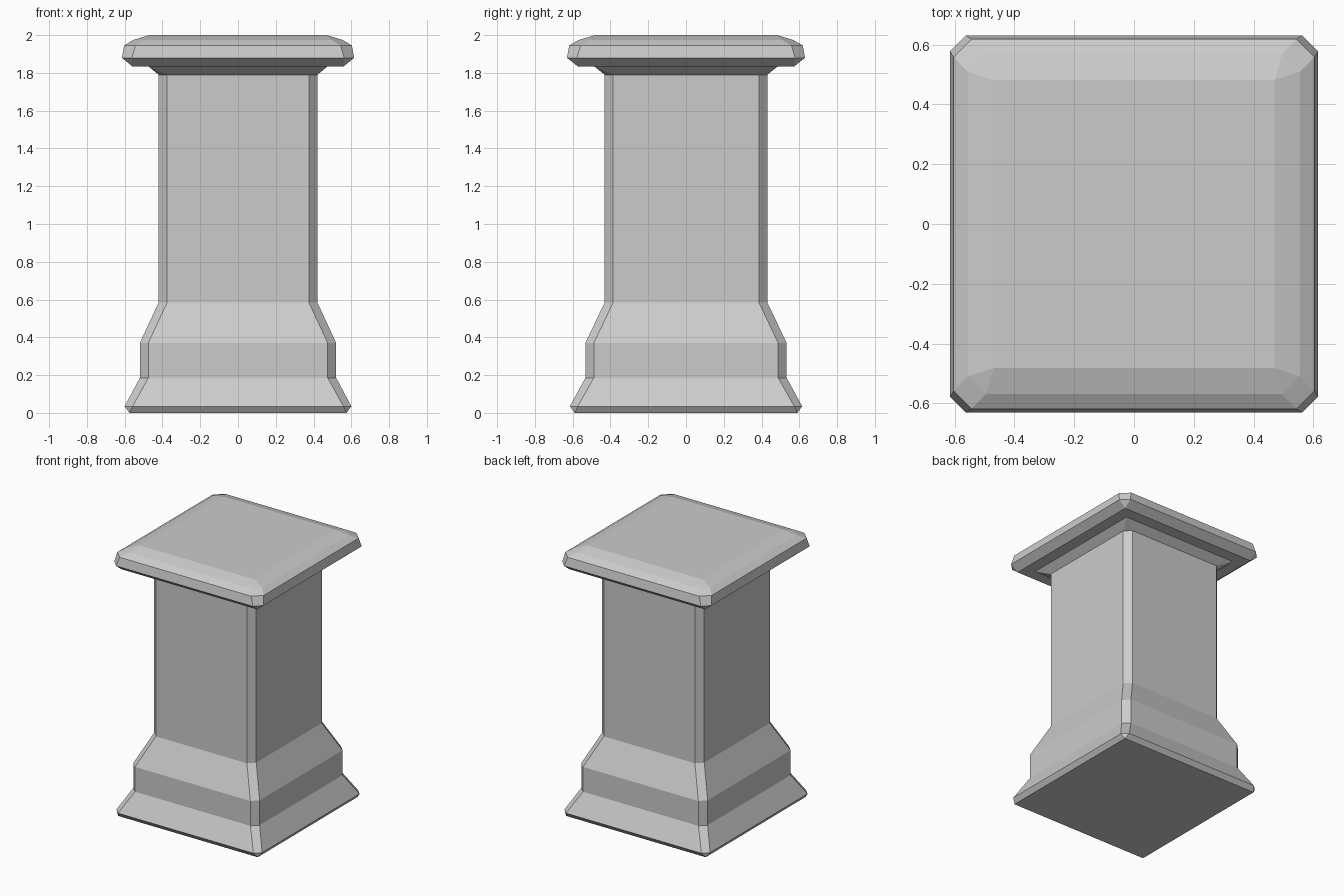
import bpy, bmesh

cube = bpy.data.objects.get("Cube")
if cube:
    bpy.data.objects.remove(cube, do_unlink=True)

STONE = (0.6, 0.6, 0.6, 1.0)
stone = bpy.data.materials.new("grey stone")
stone.use_nodes = True
stone.diffuse_color = STONE
stone.node_tree.nodes["Principled BSDF"].inputs["Base Color"].default_value = STONE

DEPTH = 1.025  # the pillar is slightly deeper than it is wide


def ring(bm, half, z, cut):
    """Rectangle with chamfered corners; a zero cut gives sharp corners."""
    x, y = half, half * DEPTH
    corner = [(x, y - cut), (x - cut, y)]
    points = []
    for sx, sy in ((1, 1), (-1, 1), (-1, -1), (1, -1)):
        pair = corner if sx == sy else corner[::-1]
        points += [(sx * px, sy * py, z) for px, py in pair]
    return [bm.verts.new(p) for p in points]


def loft(name, profile, cap_bottom=False, cap_top=False):
    """Skin a stack of (half width, height, corner cut) rings."""
    bm = bmesh.new()
    rings = [ring(bm, *level) for level in profile]
    for low, high in zip(rings, rings[1:]):
        for i in range(len(low)):
            j = (i + 1) % len(low)
            bm.faces.new((low[i], low[j], high[j], high[i]))
    if cap_bottom:
        bm.faces.new(rings[0][::-1])
    if cap_top:
        bm.faces.new(rings[-1])
    bmesh.ops.remove_doubles(bm, verts=bm.verts, dist=0.0001)
    mesh = bpy.data.meshes.new(name)
    bm.to_mesh(mesh)
    bm.free()
    mesh.materials.append(stone)
    obj = bpy.data.objects.new(name, mesh)
    bpy.context.collection.objects.link(obj)
    return obj


# Stepped base: flared foot, upright band, slope up to the shaft
loft("base", [(0.575, 0, 0), (0.6, 0.035, 0.042), (0.52, 0.185, 0.045),
              (0.52, 0.37, 0.045), (0.42, 0.585, 0.045)], cap_bottom=True)

# Plain shaft with chamfered corners
loft("shaft", [(0.42, 0.585, 0.045), (0.42, 1.79, 0.045)])

# Overhanging cap: flared neck, flat underside, rounded rim
loft("cap", [(0.42, 1.79, 0.045), (0.475, 1.835, 0), (0.56, 1.835, 0),
             (0.615, 1.88, 0.053), (0.603, 1.945, 0.06),
             (0.555, 1.974, 0.06), (0.47, 2.0, 0)], cap_top=True)
